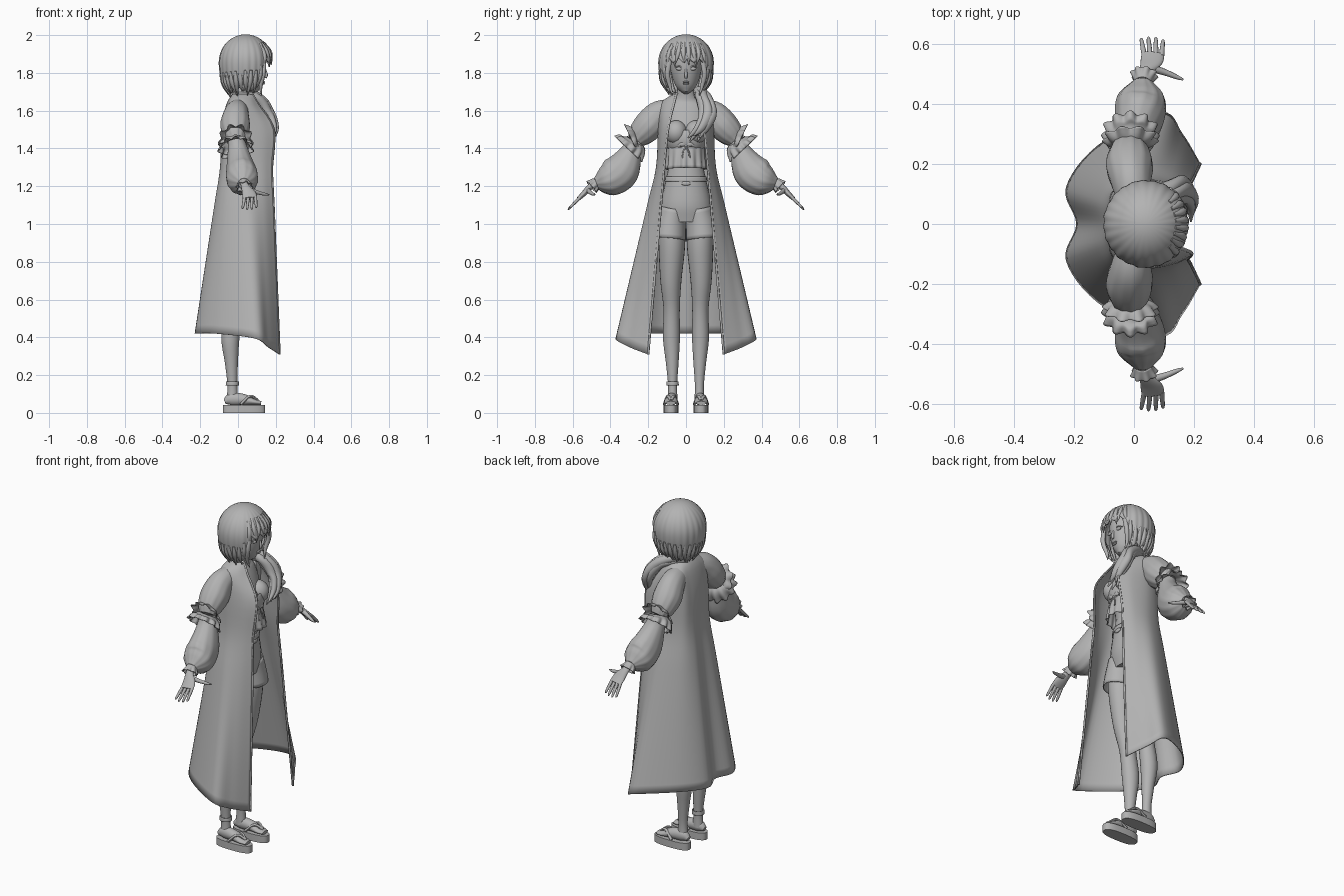
import bpy, bmesh, math
from mathutils import Vector

if "Cube" in bpy.data.objects:
    bpy.data.objects.remove(bpy.data.objects["Cube"], do_unlink=True)

grey = bpy.data.materials.new("plain grey")
grey.use_nodes = True
grey.diffuse_color = (0.45, 0.45, 0.45, 1)
grey.node_tree.nodes["Principled BSDF"].inputs["Base Color"].default_value = grey.diffuse_color
SIDES = (("left", 1), ("right", -1))
X, Y, Z = Vector((1, 0, 0)), Vector((0, 1, 0)), Vector((0, 0, 1))


def finish(name, bm, thick=0):
    bmesh.ops.recalc_face_normals(bm, faces=bm.faces)
    mesh = bpy.data.meshes.new(name)
    bm.to_mesh(mesh)
    bm.free()
    obj = bpy.data.objects.new(name, mesh)
    bpy.context.collection.objects.link(obj)
    mesh.materials.append(grey)
    if thick:
        mod = obj.modifiers.new("thickness", "SOLIDIFY")
        mod.thickness, mod.offset = thick, 0
    bpy.ops.object.select_all(action="DESELECT")
    obj.select_set(True)
    bpy.context.view_layer.objects.active = obj
    bpy.ops.object.shade_smooth_by_angle(angle=math.radians(45))
    return obj


def spline(keys, sub):
    """Smooth curve through keys of any dimension."""
    keys = [Vector(k) for k in keys]
    pts = [keys[0] * 2 - keys[1]] + keys + [keys[-1] * 2 - keys[-2]]
    out = []
    for a, b, c, d in zip(pts, pts[1:], pts[2:], pts[3:]):
        for i in range(sub):
            t = i / sub
            out.append(b + (c - a) * (t / 2) + (a * 2 - b * 5 + c * 4 - d) * (t * t / 2)
                       + (b * 3 - a - c * 3 + d) * (t ** 3 / 2))
    return out + [keys[-1]]


def skin(bm, rows, closed):
    rows = [[bm.verts.new(p) for p in row] for row in rows]
    for low, high in zip(rows, rows[1:]):
        n = len(low)
        for j in range(n if closed else n - 1):
            k = (j + 1) % n
            bm.faces.new((low[j], low[k], high[k], high[j]))
    return rows


def sweep(name, keys, s=1, ref=X, seg=24, sub=4, waves=0, amp=0, power=1, sheet=0):
    """Oval tube through keys (x, y, z, radius along ref, other radius)."""
    pts = spline(keys, sub)
    rows = []
    for i, p in enumerate(pts):
        tan = (pts[min(i + 1, len(pts) - 1)] - pts[max(i - 1, 0)])
        tan = Vector(tan[:3]).normalized()
        u = (ref - tan * ref.dot(tan)).normalized()
        v = tan.cross(u)
        row = []
        for j in range(seg):
            a = math.tau * j / seg
            f = 1 + amp * math.sin(waves * a) * i / len(pts)
            ca, sa = (math.copysign(abs(q) ** power, q) for q in (math.cos(a), math.sin(a)))
            q = Vector(p[:3]) + u * (p[3] * f * ca) + v * (p[4] * f * sa)
            row.append((q.x, q.y * s, q.z))
        rows.append(row)
    bm = bmesh.new()
    rings = skin(bm, rows, True)
    if not sheet:
        bm.faces.new(rings[0])
        bm.faces.new(rings[-1])
    return finish(name, bm, sheet)


def cord(name, points, r, s=1, ref=X):
    return sweep(name, [(*p, r, r) for p in points], s, ref, seg=8)


def ball(name, at, size, s=1):
    bm = bmesh.new()
    bmesh.ops.create_uvsphere(bm, u_segments=24, v_segments=14, radius=1)
    for v in bm.verts:
        v.co = Vector((at[0] + v.co.x * size[0], at[1] * s + v.co.y * size[1], at[2] + v.co.z * size[2]))
    return finish(name, bm)


# Torso, bust and head
sweep("torso", [(.02, 0, 1.27, .075, .085), (.025, 0, 1.36, .08, .09), (.03, 0, 1.46, .09, .115),
                (.02, 0, 1.56, .075, .12), (.015, 0, 1.63, .055, .1), (.02, 0, 1.67, .04, .055),
                (.035, 0, 1.75, .036, .037)])
sweep("head", [(.085, 0, 1.695, .024, .018), (.076, 0, 1.725, .053, .05), (.062, 0, 1.78, .083, .074),
               (.05, 0, 1.85, .1, .088), (.045, 0, 1.92, .09, .085)])
sweep("nose", [(.14, 0, 1.83, .004, .005), (.15, 0, 1.79, .008, .008), (.146, 0, 1.772, .004, .008)], seg=10)
for name, z in (("upper_lip", 1.752), ("lower_lip", 1.743)):
    ball(name, (.136, 0, z), (.006, .017, .005))
for side, s in SIDES:
    ball(side + "_bust", (.095, .052, 1.485), (.062, .058, .064), s)
    ball(side + "_eye", (.137, .036, 1.822), (.007, .019, .009), s)
    cord(side + "_eyelid", [(.141, .016, 1.826), (.143, .036, 1.836), (.128, .058, 1.828)], .003, s, Z)

# Cropped top with ruffled hem and bow
sweep("crop_top", [(.03, 0, 1.41, .097, .1), (.04, 0, 1.45, .108, .112), (.038, 0, 1.49, .1, .116)], sheet=.006)
sweep("top_ruffle", [(.03, 0, 1.43, .1, .097), (.04, 0, 1.36, .108, .1), (.045, 0, 1.29, .115, .106)],
      seg=112, waves=14, amp=.06, sheet=.004)
ball("bow_knot", (.138, 0, 1.415), (.009, .009, .009))
for side, s in SIDES:
    sweep(side + "_bow_loop", [(.138, 0, 1.415, .004, .003), (.142, .02, 1.423, .006, .012),
                               (.138, .04, 1.415, .004, .005)], s, seg=12)
    cord(side + "_bow_tail", [(.14, 0, 1.41), (.148, .015, 1.38), (.152, .02, 1.35)], .004, s)

# Shorts with waistband
sweep("shorts_hips", [(.02, 0, 1.3, .08, .092), (.02, 0, 1.22, .09, .11), (.015, 0, 1.1, .103, .135),
                      (.015, 0, 1.01, .085, .13)])
sweep("waistband", [(.02, 0, 1.25, .09, .106), (.02, 0, 1.225, .094, .111)], sheet=.006)
ball("buckle", (.114, 0, 1.215), (.006, .025, .012))
for side, s in SIDES:
    sweep(side + "_shorts_leg", [(.015, .065, 1.08, .09, .066), (.015, .08, 1, .096, .078),
                                 (.02, .088, .92, .1, .085)], s, sheet=.006)

# Legs and sandals
for side, s in SIDES:
    sweep(side + "_leg", [(.015, .075, 1, .085, .07), (.015, .075, .88, .082, .07), (0, .08, .7, .065, .056),
                          (-.02, .076, .55, .046, .043), (-.04, .077, .4, .048, .045),
                          (-.035, .073, .27, .035, .034), (-.03, .071, .15, .026, .024),
                          (-.03, .071, .07, .03, .026)], s)
    sweep(side + "_foot", [(-.07, .075, .06, .016, .014), (-.035, .075, .072, .027, .033),
                           (.03, .078, .07, .03, .03), (.085, .08, .058, .035, .016),
                           (.122, .08, .052, .026, .01)], s, Y)
    sweep(side + "_sole", [(.032, .079, z, .112, .039) for z in (0, .02, .042)], s, seg=40, sub=1, power=.75)
    for edge, y in (("inner", .044), ("outer", .115)):
        cord(side + "_strap_" + edge, [(.105, .08, .066), (.065, (y + .08) / 2, .088), (.015, y, .045)], .008, s, Z)
sweep("anklet", [(-.03, .071, .165, .031, .029), (-.03, .071, .145, .032, .03)], -1, sheet=.006)

# Long open coat
MID = [(-.09, 0), (-.09, .07), (-.06, .125), (.03, .155), (.12, .145), (.18, .115)]
HEM = [(-.19, 0), (-.225, .12), (-.12, .26), (.09, .37), (.16, .3), (.22, .2)]
upper = [(1.69, [(-.025, 0), (-.02, .03), (0, .05), (.03, .06), (.055, .058), (.075, .05)]),
         (1.63, [(-.06, 0), (-.055, .06), (-.04, .11), (.01, .135), (.07, .11), (.11, .065)]),
         (1.5, [(-.085, 0), (-.08, .06), (-.06, .115), (.02, .145), (.12, .13), (.19, .095)])]
levels = [[Vector((x, y, z)) for x, y in row] for z, row in upper]
mid = [Vector((x, y, 1.3)) for x, y in MID]
hem = [Vector((x, y, .42 - max(0, x - .05) * .65)) for x, y in HEM]
levels += [[a.lerp(b, t / 5) for a, b in zip(mid, hem)] for t in range(6)]
plans = []
for row in levels:
    mirrored = [Vector((p.x, -p.y, p.z)) for p in reversed(row[1:])]
    plans.append(spline(mirrored + row, 6))
columns = [spline(col, 4) for col in zip(*plans)]
bm = bmesh.new()
skin(bm, columns, False)
finish("coat", bm, .006)
for side, col in (("right", columns[0]), ("left", columns[-1])):
    cord(side + "_coat_trim", col[::2], .006)
cord("collar", [c[0] for c in columns[::4]], .008, ref=Z)

# Puffed sleeves, frills and hands
elbow, wrist = (-.01, .27, 1.44), (.03, .48, 1.215)
for side, s in SIDES:
    sweep(side + "_upper_sleeve", [(0, .08, 1.605, .055, .06), (-.01, .145, 1.575, .068, .076),
                                   (-.015, .195, 1.523, .078, .08), (-.015, .24, 1.475, .066, .068),
                                   (*elbow, .045, .045)], s, seg=48, waves=12, amp=.03)
    sweep(side + "_lower_sleeve", [(*elbow, .045, .045), (.0, .288, 1.385, .055, .056),
                                   (.015, .337, 1.29, .077, .095), (.022, .39, 1.245, .084, .094),
                                   (.027, .435, 1.227, .072, .072), (*wrist, .028, .028)],
          s, seg=48, waves=12, amp=.03)
    sweep(side + "_elbow_frill_lower", [(*elbow, .046, .046), (-.012, .282, 1.42, .075, .078),
                                        (-.012, .305, 1.395, .088, .092)], s, seg=96, waves=11, amp=.12, sheet=.004)
    sweep(side + "_elbow_frill_upper", [(-.012, .262, 1.45, .046, .046), (-.012, .268, 1.448, .07, .074),
                                        (-.012, .285, 1.44, .086, .092)], s, seg=96, waves=9, amp=.12, sheet=.004)
    sweep(side + "_wrist_frill", [(.03, .472, 1.222, .026, .026), (.032, .487, 1.207, .034, .032),
                                  (.034, .5, 1.195, .042, .036)], s, seg=64, waves=8, amp=.14, sheet=.004)
    sweep(side + "_hand", [(.03, .47, 1.225, .02, .018), (.04, .51, 1.195, .023, .016),
                           (.058, .542, 1.16, .037, .014), (.064, .568, 1.135, .038, .011)], s)
    for i, reach in enumerate((.85, .97, 1, .93)):
        base = Vector((.092 - i * .019, .56, 1.142))
        tip = base + Vector((.006 - i * .006, .065, -.066)) * reach
        sweep(f"{side}_finger_{i + 1}", [(*base.lerp(tip, t), r, r) for t, r in
                                         ((0, .009), (.5, .008), (.9, .006), (1, .002))], s, seg=10)
    sweep(side + "_thumb", [(.06, .52, 1.18, .014, .014), (.1, .508, 1.168, .011, .011),
                            (.14, .492, 1.158, .008, .008), (.165, .482, 1.155, .003, .003)], s, Y, seg=10)


# Bobbed hair: ribbed cap plus loose locks along its edge
def hair_edge(a):
    a = abs(math.degrees(math.atan2(math.sin(a), math.cos(a))))
    t = min(1, max(0, (a - 38) / 22))
    return 1.865 - .15 * t * t * (3 - 2 * t) - .02 * max(0, a - 90) / 90


def hair_point(a, z, grow=1):
    d = (z - 1.855) / .145
    r = math.sqrt(max(0, 1 - d * d)) if d > 0 else 1 - .26 * d * d
    return Vector((.04 + .138 * r * grow * math.cos(a), .142 * r * grow * math.sin(a), z))


rows = []
for i in range(25):
    q = max(i, .2) / 24
    row = []
    for j in range(192):
        a = math.tau * j / 192
        bottom = hair_edge(a) + .01 * math.sin(a * 16)
        rib = 1 + q * (.014 * math.sin(a * 24) + .008 * math.sin(a * 11 + 1))
        row.append(hair_point(a, 2 - (2 - bottom) * q * q, rib))
    rows.append(row)
bm = bmesh.new()
bm.faces.new(skin(bm, rows, True)[0])
finish("hair_cap", bm, .008)
for i in range(30):
    a = math.tau * (i + .5) / 30
    b = a + .1 * math.sin(i * 2.4)
    end = hair_edge(a)
    drop = .022 + .012 * math.sin(i * 1.7)
    sweep(f"hair_lock_{i + 1}", [(*hair_point(a, min(end + .1, 1.96)), .008, .008),
                                 (*hair_point(a, end + .04), .013, .013),
                                 (*hair_point(b, end - drop), .002, .002)], ref=Y, seg=8)
for side, s in SIDES:
    sweep(side + "_face_lock", [(.14, .08, 1.89, .01, .012), (.135, .098, 1.8, .012, .014),
                                (.12, .085, 1.73, .01, .01), (.125, .07, 1.68, .002, .002)], s, seg=10)

# Ponytail over the left shoulder
for i in range(5):
    a = math.tau * i / 5
    dx, dy = .016 * math.cos(a), .022 * math.sin(a)
    sweep(f"ponytail_strand_{i + 1}", [(-.03, .03, 1.69, .02, .02), (.04, .075 + dy / 2, 1.69 + dx, .024, .024),
                                       (.11 + dx, .1 + dy, 1.655, .024, .026),
                                       (.16 + dx, .115 + dy, 1.58, .022, .028),
                                       (.183 + dx, .085 + dy, 1.51, .016, .022),
                                       (.185 + dx, .04 + dy * 1.5, 1.45 + dx, .003, .003)], ref=Z - X, seg=12)
